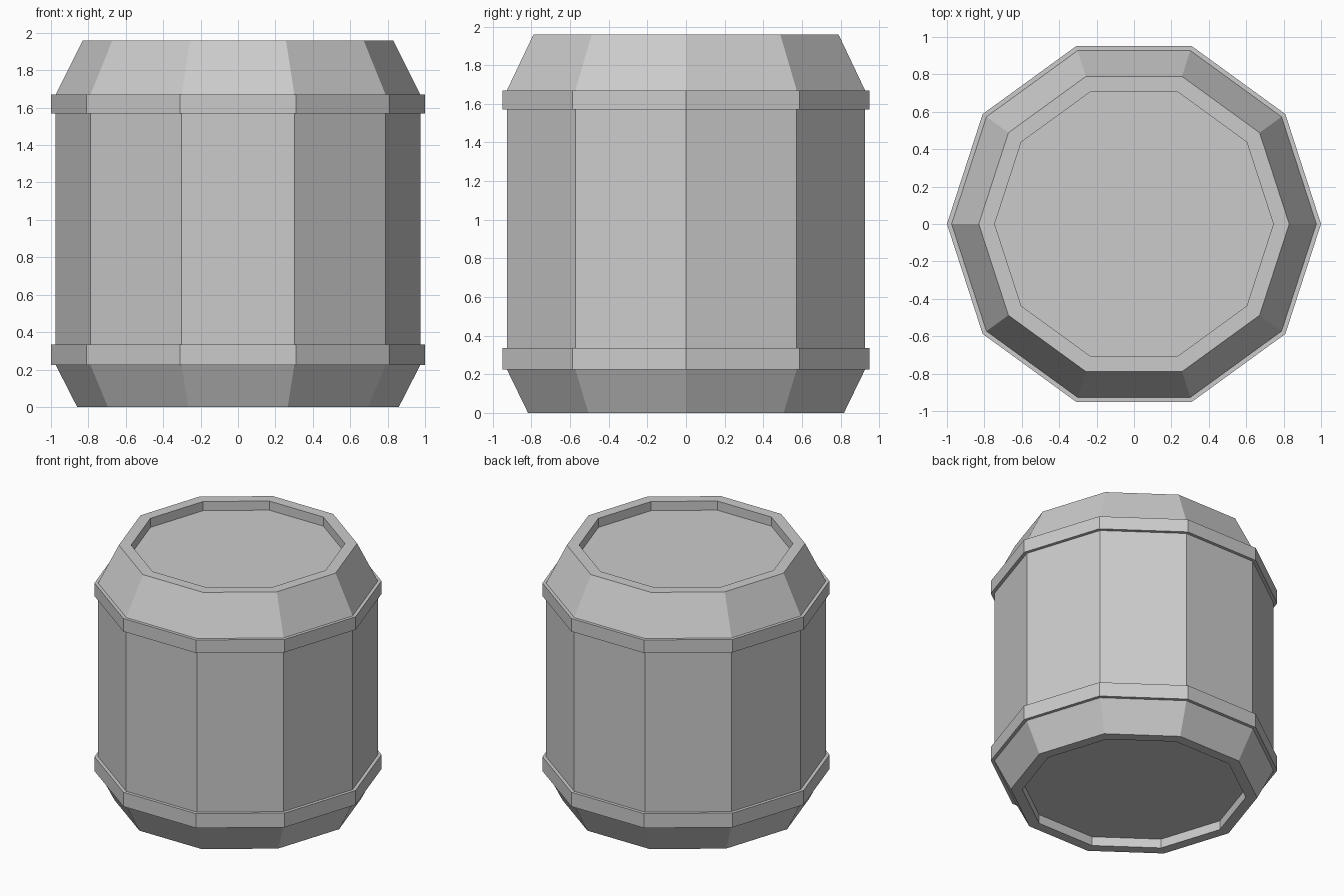
import bpy, bmesh
from math import cos, sin, tau

if "Cube" in bpy.data.objects:
    bpy.data.objects.remove(bpy.data.objects["Cube"])

SIDES = 10


def lathe(name, profile, ring=False):
    """Turn a (radius, z) profile into a faceted solid; ring closes the profile on itself."""
    bm = bmesh.new()
    loops = [[bm.verts.new((r * cos(tau * i / SIDES), r * sin(tau * i / SIDES), z))
              for i in range(SIDES)] for r, z in profile]
    pairs = list(zip(loops, loops[1:]))
    if ring:
        pairs.append((loops[-1], loops[0]))
    for a, b in pairs:
        for i in range(SIDES):
            j = (i + 1) % SIDES
            bm.faces.new((a[i], a[j], b[j], b[i]))
    if not ring:
        bm.faces.new(loops[0][::-1])
        bm.faces.new(loops[-1])
    bmesh.ops.recalc_face_normals(bm, faces=bm.faces)
    mesh = bpy.data.meshes.new(name)
    bm.to_mesh(mesh)
    bm.free()
    obj = bpy.data.objects.new(name, mesh)
    bpy.context.collection.objects.link(obj)
    return obj


# Barrel shell: recessed base, tapered ends, straight sides, recessed lid
lathe("barrel_shell", [
    (0.78, 0.07), (0.78, 0.0), (0.86, 0.0), (0.975, 0.225),
    (0.975, 1.67), (0.83, 1.96), (0.745, 1.96), (0.745, 1.89)])

# Raised hoops around the shell
for name, low, high in (("lower_hoop", 0.225, 0.335), ("upper_hoop", 1.57, 1.67)):
    lathe(name, [(0.965, low), (1.0, low), (1.0, high), (0.965, high)], ring=True)
